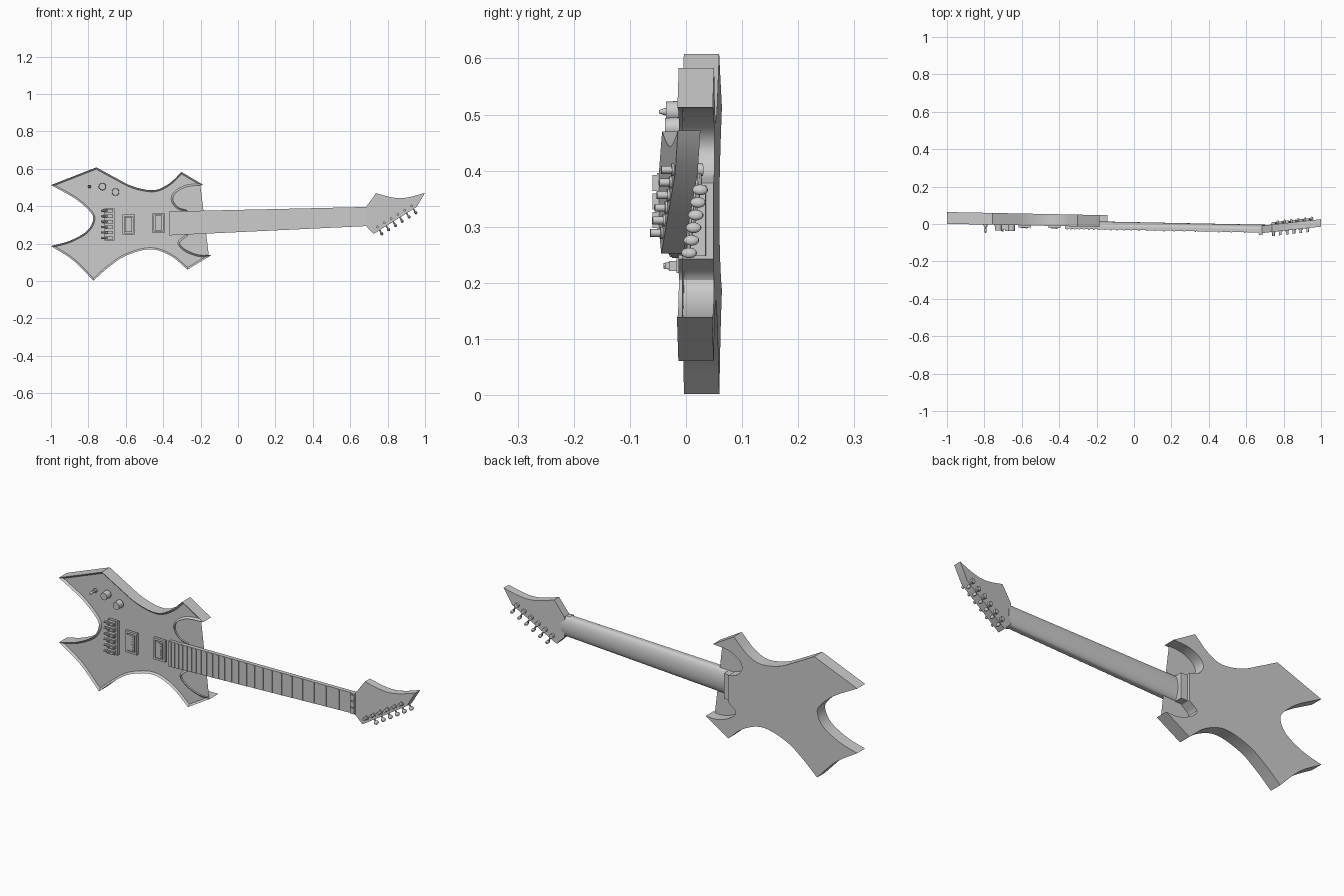
import bpy, bmesh, math
from mathutils import Matrix, Vector

cube = bpy.data.objects.get("Cube")
if cube:
    bpy.data.objects.remove(cube)

grey = bpy.data.materials.new("plain_grey")
grey.use_nodes = True
COLOUR = (0.6, 0.6, 0.6, 1)
grey.diffuse_color = COLOUR
grey.node_tree.nodes["Principled BSDF"].inputs["Base Color"].default_value = COLOUR

parts = []
NUT = 0.69          # where fingerboard ends and headstock begins
LEAN = 0.02         # whole instrument leans forward along its length
HEAD_LEAN = 0.128   # headstock leans back from the neck


def finish(name, bm, head=False):
    """Lean the part into place and add it to the scene."""
    for v in bm.verts:
        if head:
            v.co.y += HEAD_LEAN * (v.co.x - NUT)
        v.co.y -= LEAN * v.co.x
    bmesh.ops.recalc_face_normals(bm, faces=bm.faces)
    mesh = bpy.data.meshes.new(name)
    bm.to_mesh(mesh)
    bm.free()
    mesh.materials.append(grey)
    ob = bpy.data.objects.new(name, mesh)
    bpy.context.collection.objects.link(ob)
    parts.append(ob)


def curve(points, steps=5):
    """Smooth run through the points, leaving out the last one."""
    p = [Vector(q) for q in points]
    p = [2 * p[0] - p[1]] + p + [2 * p[-1] - p[-2]]
    run = []
    for a, b, c, d in zip(p, p[1:], p[2:], p[3:]):
        for i in range(steps):
            t = i / steps
            run.append(0.5 * (2 * b + (c - a) * t + (2 * a - 5 * b + 4 * c - d) * t * t
                              + (3 * b - a - 3 * c + d) * t ** 3))
    return run


def prism(name, outline, front, back, rim=0, head=False):
    """Slab in the x-z plane, with an optional chamfer round its front."""
    bm = bmesh.new()
    face = bm.faces.new([bm.verts.new((p[0], front, p[1])) for p in outline])
    ext = bmesh.ops.extrude_face_region(bm, geom=[face], use_keep_orig=True)
    for v in ext["geom"]:
        if isinstance(v, bmesh.types.BMVert):
            v.co.y = back
    if rim:
        edge = list(face.verts)
        bmesh.ops.inset_region(bm, faces=[face], thickness=rim, use_even_offset=True)
        for v in edge:
            v.co.y += rim
    finish(name, bm, head)


def add_box(bm, x, y, z):
    """Box from three (low, high) ranges."""
    mid = [sum(r) / 2 for r in (x, y, z)]
    size = [r[1] - r[0] for r in (x, y, z)]
    bmesh.ops.create_cube(bm, size=1, matrix=Matrix.Translation(mid) @ Matrix.Diagonal((*size, 1)))


def add_rod(bm, start, end, r1, r2=None, sides=16):
    a, b = Vector(start), Vector(end)
    turn = (b - a).to_track_quat('Z', 'Y').to_matrix().to_4x4()
    bmesh.ops.create_cone(bm, cap_ends=True, segments=sides, radius1=r1,
                          radius2=r1 if r2 is None else r2, depth=(b - a).length,
                          matrix=Matrix.Translation((a + b) / 2) @ turn)


def along(x):
    """Centre height and half width of the tapering neck."""
    t = (x + 0.37) / (NUT + 0.37)
    return 0.308 + 0.037 * t, 0.064 - 0.013 * t


# Body: corners joined by curved or straight runs
outline = (
    [(-0.757, 0.608)]
    + curve([(-1, 0.513), (-0.87, 0.44), (-0.79, 0.37), (-0.775, 0.325),
             (-0.81, 0.265), (-0.9, 0.215), (-1, 0.187)])
    + curve([(-1, 0.187), (-0.88, 0.11), (-0.773, 0.002)], 4)
    + curve([(-0.773, 0.002), (-0.69, 0.075), (-0.6, 0.135), (-0.47, 0.17),
             (-0.36, 0.135), (-0.27, 0.061)])
    + [(-0.27, 0.061)]
    + curve([(-0.142, 0.139), (-0.21, 0.14), (-0.28, 0.167), (-0.312, 0.205), (-0.27, 0.243)])
    + [(-0.27, 0.243)]
    + curve([(-0.27, 0.378), (-0.32, 0.395), (-0.348, 0.435), (-0.33, 0.475),
             (-0.27, 0.505), (-0.184, 0.513)])
    + [(-0.184, 0.513)]
    + curve([(-0.302, 0.583), (-0.37, 0.52), (-0.45, 0.486), (-0.56, 0.505),
             (-0.66, 0.555), (-0.757, 0.608)]))
BODY = -0.019
prism("body", outline, BODY, 0.044, rim=0.009)

# Heel block under the neck joint
bm = bmesh.new()
add_box(bm, (-0.31, -0.235), (-0.01, 0.03), (0.248, 0.374))
finish("neck_heel", bm)

# Neck: lofted half-round sections
bm = bmesh.new()
rings = []
for x in (-0.3, NUT + 0.01):
    mid, half = along(x)
    ring = [bm.verts.new((x, -0.024, mid - half))]
    for i in range(17):
        a = math.pi * i / 16
        ring.append(bm.verts.new((x, -0.014 + 0.024 * math.sin(a), mid - half * math.cos(a))))
    ring.append(bm.verts.new((x, -0.024, mid + half)))
    rings.append(ring)
n = len(rings[0])
for i in range(n):
    j = (i + 1) % n
    bm.faces.new((rings[0][i], rings[0][j], rings[1][j], rings[1][i]))
for ring in rings:
    bm.faces.new(ring)
finish("neck", bm)

# Fingerboard
ends = [(x, along(x)[0] + s * along(x)[1])
        for x, s in ((-0.37, -1), (NUT, -1), (NUT, 1), (-0.37, 1))]
prism("fingerboard", ends, -0.032, -0.016)

# Frets spaced by the twelfth-root rule
bm = bmesh.new()
for k in range(1, 25):
    x = NUT - 0.02 - 1.37 * (1 - 2 ** (-k / 12))
    mid, half = along(x)
    add_box(bm, (x - 0.004, x + 0.004), (-0.036, -0.03), (mid - half * 0.97, mid + half * 0.97))
finish("frets", bm)

# Clamping nut
bm = bmesh.new()
mid, half = along(NUT)
add_box(bm, (NUT - 0.025, NUT), (-0.038, -0.01), (mid - half, mid + half))
for s in (-1, 0, 1):
    z = mid + s * 0.033
    add_box(bm, (NUT - 0.023, NUT - 0.002), (-0.046, -0.036), (z - 0.014, z + 0.014))
finish("nut", bm)

# Headstock
head = ([(NUT - 0.005, 0.294), (0.725, 0.252), (0.955, 0.396)]
        + curve([(1, 0.472), (0.93, 0.452), (0.87, 0.443), (0.81, 0.45), (0.738, 0.47)])
        + [(0.738, 0.47), (NUT - 0.005, 0.396)])
prism("headstock", head, -0.034, 0.006, head=True)

# Tuners: post in front, gear case behind, button past the lower edge
posts, cases, buttons = bmesh.new(), bmesh.new(), bmesh.new()
out = Vector((0.53, 0, -0.848))
for i in range(6):
    base = Vector((0.746 + 0.0364 * i, 0, 0.289 + 0.0225 * i))
    at = lambda y, d=0: base + out * d + Vector((0, y, 0))
    add_rod(posts, at(-0.03), at(-0.038), 0.011)
    add_rod(posts, at(-0.038), at(-0.056), 0.007)
    add_rod(cases, at(0.004), at(0.018), 0.011)
    add_rod(cases, at(0.011), at(0.011, 0.036), 0.004, sides=8)
    turn = out.to_track_quat('Z', 'Y').to_matrix().to_4x4()
    bmesh.ops.create_uvsphere(buttons, u_segments=12, v_segments=8, radius=1,
                              matrix=Matrix.Translation(at(0.011, 0.042)) @ turn
                              @ Matrix.Diagonal((0.014, 0.008, 0.01, 1)))
finish("tuner_posts", posts, True)
finish("tuner_cases", cases, True)
finish("tuner_buttons", buttons, True)

# Pickups: frame, coil cover and pole screws
for name, x, z in (("bridge_pickup", -0.585, 0.302), ("neck_pickup", -0.425, 0.31)):
    bm = bmesh.new()
    for s in (-1, 1):
        add_box(bm, (x + s * 0.028 - 0.005, x + s * 0.028 + 0.005), (-0.03, BODY + 0.002),
                (z - 0.054, z + 0.054))
        add_box(bm, (x - 0.024, x + 0.024), (-0.03, BODY + 0.002),
                (z + s * 0.049 - 0.005, z + s * 0.049 + 0.005))
    add_box(bm, (x - 0.019, x + 0.019), (-0.033, BODY + 0.002), (z - 0.04, z + 0.04))
    for i in range(6):
        pz = z + (i - 2.5) * 0.013
        add_rod(bm, (x + 0.009, -0.032, pz), (x + 0.009, -0.035, pz), 0.004, sides=8)
    finish(name, bm)

# Bridge: base plate, six saddles and fine tuners
bm = bmesh.new()
add_box(bm, (-0.715, -0.66), (-0.03, BODY + 0.002), (0.218, 0.388))
for i in range(6):
    z = 0.303 + (i - 2.5) * 0.029
    add_box(bm, (-0.712, -0.668), (-0.044, -0.028), (z - 0.009, z + 0.009))
    add_box(bm, (-0.69, -0.672), (-0.051, -0.042), (z - 0.006, z + 0.006))
    add_rod(bm, (-0.706, -0.036, z), (-0.728, -0.042, z), 0.006, sides=8)
    add_rod(bm, (-0.704, -0.042, z), (-0.704, -0.054, z), 0.007, 0.005, sides=8)
finish("bridge", bm)

# Control knobs and toggle switch
for name, x, z in (("volume_knob", -0.655, 0.476), ("tone_knob", -0.725, 0.505)):
    bm = bmesh.new()
    add_rod(bm, (x, BODY + 0.002, z), (x, -0.05, z), 0.02, 0.018, sides=24)
    finish(name, bm)
bm = bmesh.new()
sx, sz = -0.794, 0.505
add_rod(bm, (sx, BODY + 0.002, sz), (sx, -0.028, sz), 0.01)
add_rod(bm, (sx, -0.026, sz), (sx, -0.052, sz), 0.004, 0.006)
add_rod(bm, (sx, -0.052, sz), (sx, -0.064, sz), 0.007, 0.003)
finish("toggle_switch", bm)

# Smooth the curves and keep the edges crisp
bpy.ops.object.select_all(action='DESELECT')
for ob in parts:
    ob.select_set(True)
bpy.context.view_layer.objects.active = parts[0]
bpy.ops.object.shade_smooth_by_angle(angle=math.radians(30))
